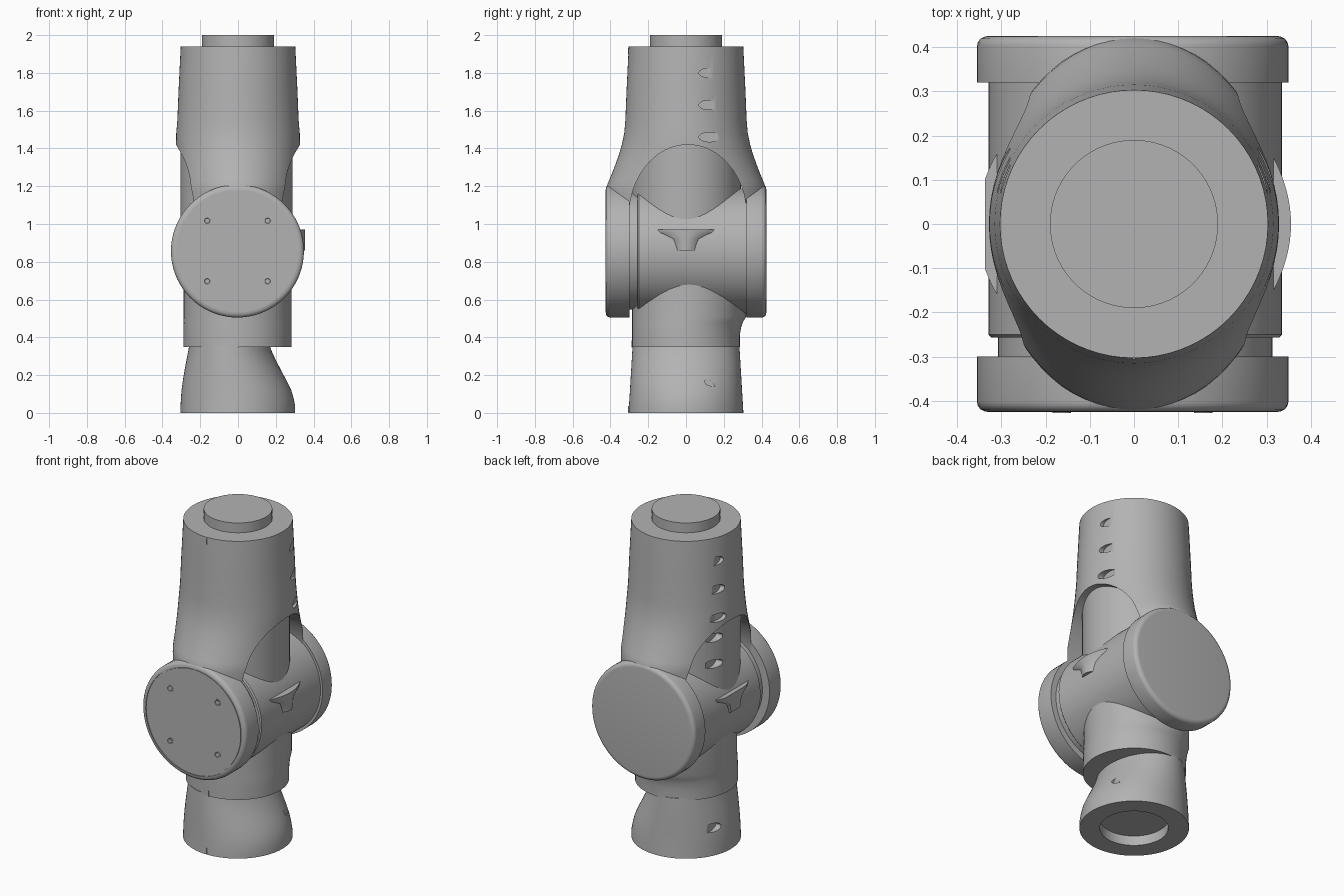
import bpy, bmesh, math
from mathutils import Vector

cube = bpy.data.objects.get("Cube")
if cube:
    bpy.data.objects.remove(cube, do_unlink=True)

grey = bpy.data.materials.new("satin_grey")
grey.use_nodes = True
grey.diffuse_color = (0.45, 0.45, 0.45, 1)
grey.node_tree.nodes["Principled BSDF"].inputs["Base Color"].default_value = grey.diffuse_color

JOINT = 0.857   # height of the hinge axis
SEG = 72


def finish(name, bm, smooth=True):
    bmesh.ops.recalc_face_normals(bm, faces=bm.faces)
    mesh = bpy.data.meshes.new(name)
    bm.to_mesh(mesh)
    bm.free()
    mesh.materials.append(grey)
    ob = bpy.data.objects.new(name, mesh)
    bpy.context.collection.objects.link(ob)
    if smooth:
        shade(ob)
    return ob


def shade(ob):
    bpy.ops.object.select_all(action='DESELECT')
    ob.select_set(True)
    bpy.context.view_layer.objects.active = ob
    bpy.ops.object.shade_smooth_by_angle(angle=math.radians(32))


def skin(name, rings):
    """Bridge rings of points and cap both ends."""
    bm = bmesh.new()
    loops = [[bm.verts.new(p) for p in ring] for ring in rings]
    n = len(loops[0])
    for a, b in zip(loops, loops[1:]):
        for i in range(n):
            j = (i + 1) % n
            bm.faces.new((a[i], a[j], b[j], b[i]))
    bm.faces.new(loops[0])
    bm.faces.new(loops[-1])
    return finish(name, bm)


def ellipse(cx, cy, rx, ry):
    return [(cx + rx * math.cos(2 * math.pi * i / SEG), cy + ry * math.sin(2 * math.pi * i / SEG))
            for i in range(SEG)]


def upright(name, sections):
    """Sections are (z, centre x, centre y, radius x, radius y)."""
    return skin(name, [[(x, y, s[0]) for x, y in ellipse(*s[1:])] for s in sections])


def barrel(name, profile, cx=0.0, cz=JOINT):
    """Turned part along y; profile is (y, radius)."""
    return skin(name, [[(x, y, z) for x, z in ellipse(cx, cz, r, r)] for y, r in profile])


def cut(ob, cutters):
    for c in cutters:
        c.hide_render = True
        mod = ob.modifiers.new("cut", 'BOOLEAN')
        mod.operation, mod.solver, mod.object = 'DIFFERENCE', 'EXACT', c
    bpy.ops.object.select_all(action='DESELECT')
    ob.select_set(True)
    bpy.context.view_layer.objects.active = ob
    for mod in list(ob.modifiers):
        if mod.type == 'BOOLEAN':
            bpy.ops.object.modifier_apply(modifier=mod.name)
    for c in cutters:
        bpy.data.objects.remove(c, do_unlink=True)
    shade(ob)


def hole(x, z, y=0.125):
    """Oval side hole cutter, running along x."""
    return skin("hole_cutter", [[(x + d, y + a, z + b) for a, b in ellipse(0, 0, 0.056, 0.025)]
                                for d in (-0.05, 0.05)])


# Upper housing: round at the top, flaring front and back into the fork arms
flare = [(1.94, .303), (1.905, .305), (1.7, .315), (1.55, .321), (1.48, .327), (1.42, .34),
         (1.37, .354), (1.32, .372), (1.27, .391), (1.23, .408), (1.2, .42), (1.17, .423), (0.75, .423)]
housing = upright("upper_housing", [(z, 0, 0, min(ry, 0.328), ry) for z, ry in flare])

# Arched opening from side to side between the arms
arch = [(0.01 + 0.312 * math.cos(math.pi * i / 40), 1.04 + 0.38 * math.sin(math.pi * i / 40))
        for i in range(41)] + [(-0.302, 0.6), (0.322, 0.6)]
opening = skin("arch_cutter", [[(x, y, z) for y, z in arch] for x in (-0.6, 0.6)])
cut(housing, [opening] + [hole(s * 0.33, z) for s in (-1, 1) for z in (1.80, 1.63, 1.46)])

upright("top_boss", [(1.93, 0, 0, .19, .19), (2.0, 0, 0, .19, .19)])

# Round fork ends on the hinge axis
edge = [(.402, .352), (.411, .350), (.419, .344), (.424, .334)]
barrel("front_fork_end", [(-.30, .352)] + [(-y, r) for y, r in edge]
       + [(-.425, .324), (-.420, .324), (-.420, .319), (-.425, .319)], -0.003)
barrel("back_fork_end", [(.32, .352)] + edge + [(.425, .326)], -0.003)

# Cover screws
for sx in (-1, 1):
    for sz in (-1, 1):
        barrel("cover_screw", [(-.42, .021), (-.427, .021), (-.427, .015), (-.4255, .013)],
               -0.003 + sx * 0.16, JOINT + sz * 0.16)

# Hinge barrel with a stepped front end
barrel("hinge_barrel", [(-.31, .31), (-.257, .31), (-.257, .325), (-.25, .332), (.33, .332)], 0.003)

# Inner tube seen through the arch
tube = upright("inner_tube", [(0.8, -.008, 0, .297, .29), (1.6, -.008, 0, .297, .29)])
cut(tube, [hole(-0.3, z) for z in (1.33, 1.17)])

# Lower tube, swelling toward the back fork end
upright("lower_tube", [(.35, -.003, 0, .286, .285), (.41, -.003, 0, .286, .285),
                       (.45, -.003, .003, .286, .288), (.48, -.003, .008, .286, .293),
                       (.51, -.003, .017, .286, .302), (.86, -.003, .017, .286, .302)])

# Foot: round base leaning into a narrower oval neck, with a socket underneath
sides = [(0, -.305, .302), (.04, -.304, .302), (.08, -.302, .294), (.12, -.299, .282), (.17, -.292, .258),
         (.22, -.284, .231), (.28, -.273, .200), (.33, -.263, .177), (.36, -.258, .168)]
foot = upright("foot", [(z, (a + b) / 2, 0, (b - a) / 2, .304 - .06 * z) for z, a, b in sides])
socket = upright("socket_cutter", [(-.1, 0, 0, .19, .19), (.06, 0, 0, .19, .19)])
cut(foot, [socket, hole(0.28, .165, .155), hole(-0.3, .165)])


# Side pointers on the barrel: curved lugs that taper downward
def pointer(name, side, reach):
    rings = []
    for z, half in ((.97, .165), (.955, .16), (.92, .09), (.86, .07)):
        ring = [(side * min(reach, .305 + .05 * math.cos(t * math.pi / 2) ** 0.8), half * t, z)
                for t in [i / 8 - 1 for i in range(17)]]
        rings.append(ring + [(side * .25, half, z), (side * .25, -half, z)])
    return skin(name, rings)


pointer("left_pointer", 1, .355)
pointer("right_pointer", -1, .337)

# Thin alignment marks on the front
for z, y in ((1.915, -.304), (.365, -.286), (.02, -.304)):
    bm = bmesh.new()
    bmesh.ops.create_cube(bm, size=1)
    for v in bm.verts:
        v.co = Vector((v.co.x * .005, y + v.co.y * .005, z + v.co.z * .035))
    finish("alignment_mark", bm, False)
